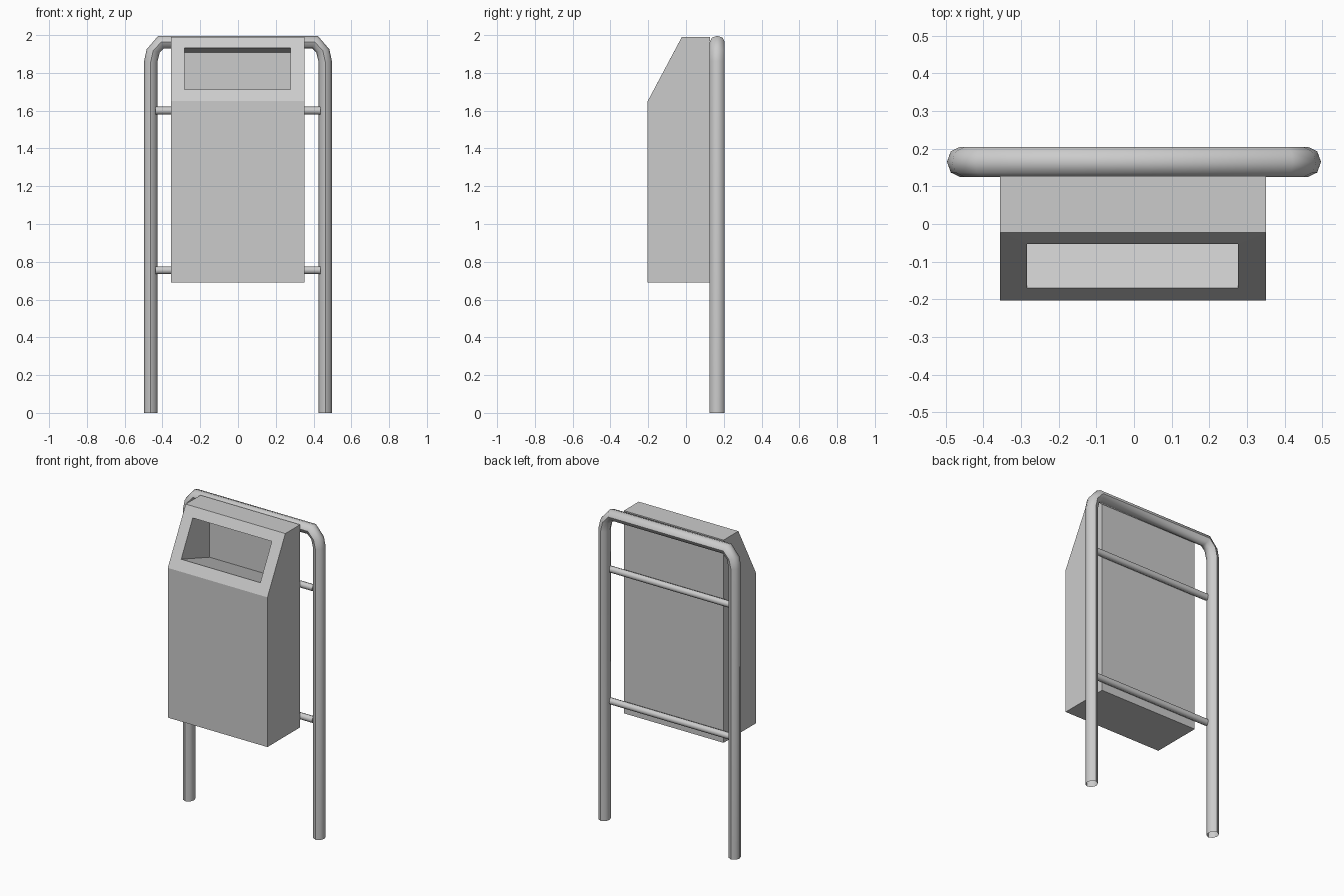
import bpy, bmesh, math
from mathutils import Vector

if "Cube" in bpy.data.objects:
    bpy.data.objects.remove(bpy.data.objects["Cube"])


def finish(bm, name, smooth=False):
    bmesh.ops.recalc_face_normals(bm, faces=bm.faces)
    mesh = bpy.data.meshes.new(name)
    bm.to_mesh(mesh)
    bm.free()
    ob = bpy.data.objects.new(name, mesh)
    bpy.context.collection.objects.link(ob)
    if smooth:
        bpy.ops.object.select_all(action='DESELECT')
        ob.select_set(True)
        bpy.context.view_layer.objects.active = ob
        bpy.ops.object.shade_smooth_by_angle(angle=math.radians(50))
    return ob


def bridge(bm, a, b):
    n = len(a)
    for i in range(n):
        bm.faces.new((a[i], a[(i + 1) % n], b[(i + 1) % n], b[i]))


def tube(name, path, y, rad, rad_y, sides=8, caps=False):
    """Sweep an oval section along an x-z path; each point carries its miter angle and stretch."""
    bm = bmesh.new()
    rings = []
    for x, z, angle, stretch in path:
        out = Vector((math.cos(angle), 0, math.sin(angle))) * rad * stretch
        ring = []
        for k in range(sides):
            t = 2 * math.pi * k / sides
            co = Vector((x, y, z)) + out * math.cos(t) + Vector((0, rad_y * math.sin(t), 0))
            ring.append(bm.verts.new(co))
        rings.append(ring)
    for a, b in zip(rings, rings[1:]):
        bridge(bm, a, b)
    if caps:
        bm.faces.new(rings[0])
        bm.faces.new(rings[-1])
    return finish(bm, name, smooth=True)


# Bent hoop: two posts joined by the top bar
r = math.radians
right = [(0.462, 0, 0, 1), (0.462, 1.86, r(6), 1), (0.449, 1.917, r(12), 1.02),
         (0.407, 1.963, r(66), 1.05)]
left = [(-x, z, math.pi - a, s) for x, z, a, s in reversed(right)]
tube("support_hoop", right + left, 0.165, 0.035, 0.04)

# Cross rails carrying the bin
for label, z in (("lower", 0.755), ("upper", 1.6)):
    tube(label + "_rail", [(0.437, z, r(90), 1), (-0.437, z, r(90), 1)],
         0.146, 0.021, 0.021, caps=True)

# Bin body: side profile (y, z) with a sloped hood
X0, X1 = -0.356, 0.351
profile = [(0.128, 0.69), (-0.203, 0.69), (-0.203, 1.65), (-0.022, 1.99), (0.128, 1.99)]
bm = bmesh.new()
L = [bm.verts.new((X0, y, z)) for y, z in profile]
R = [bm.verts.new((X1, y, z)) for y, z in profile]
bm.faces.new(L)
bm.faces.new(R)
bridge(bm, L, R)

# Replace the sloped face with a rim and the litter opening's recess
slope = next(f for f in bm.faces if set(f.verts) == {L[2], R[2], R[3], L[3]})
bm.faces.remove(slope)


def slot(low, high):
    return [bm.verts.new((x, *p)) for x, p in
            ((-0.284, low), (0.277, low), (0.277, high), (-0.284, high))]


opening = slot((-0.17, 1.712), (-0.053, 1.932))
recess = slot((0.118, 1.615), (0.118, 1.908))
bridge(bm, [L[2], R[2], R[3], L[3]], opening)
bridge(bm, opening, recess)
bm.faces.new(recess)
finish(bm, "bin_body")
